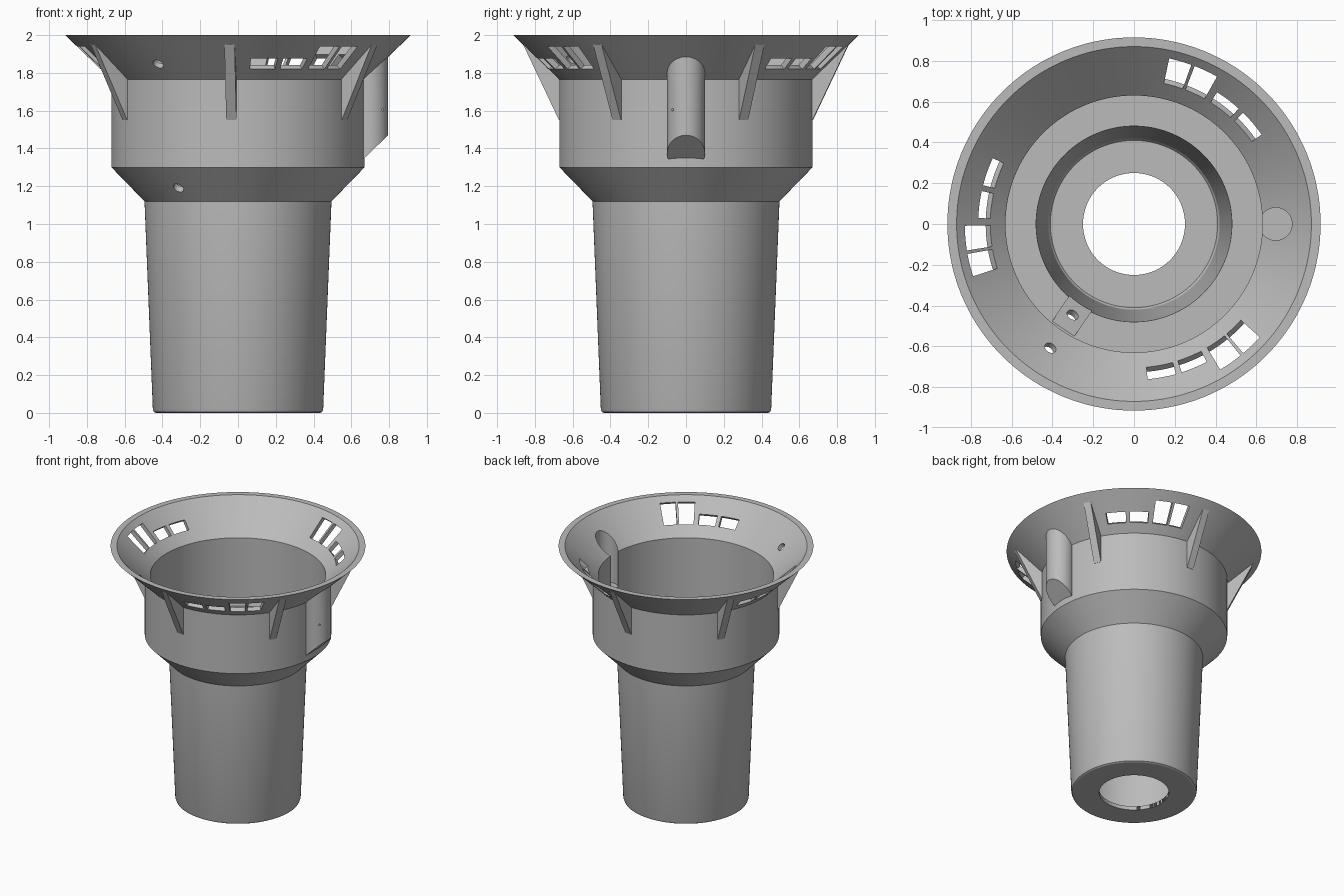
import bpy, bmesh, math
from mathutils import Matrix, Vector

cube = bpy.data.objects.get("Cube")
if cube:
    bpy.data.objects.remove(cube, do_unlink=True)

SEGMENTS = 144
grey = bpy.data.materials.new("plain_grey")
grey.use_nodes = True
COLOUR = (0.5, 0.5, 0.5, 1)
grey.diffuse_color = COLOUR
grey.node_tree.nodes["Principled BSDF"].inputs["Base Color"].default_value = COLOUR


def finish(name, bm):
    bmesh.ops.recalc_face_normals(bm, faces=bm.faces)
    mesh = bpy.data.meshes.new(name)
    bm.to_mesh(mesh)
    bm.free()
    mesh.materials.append(grey)
    ob = bpy.data.objects.new(name, mesh)
    bpy.context.collection.objects.link(ob)
    return ob


def polar(r, z, angle):
    return Vector((r * math.cos(angle), r * math.sin(angle), z))


def lathe(name, profile):
    """Closed solid of revolution; the profile starts and ends on the axis."""
    bm = bmesh.new()
    verts = [bm.verts.new((r, 0, z)) for r, z in profile]
    edges = [bm.edges.new(pair) for pair in zip(verts, verts[1:])]
    bmesh.ops.spin(bm, geom=verts + edges, cent=(0, 0, 0), axis=(0, 0, 1),
                   angle=math.tau, steps=SEGMENTS, use_duplicate=False)
    bmesh.ops.remove_doubles(bm, verts=bm.verts, dist=1e-5)
    return finish(name, bm)


def sweep(bm, profile, start, end, steps):
    """Sweep a closed (r, z) profile around the axis between two angles."""
    rings = []
    for i in range(steps + 1):
        a = math.radians(start + (end - start) * i / steps)
        rings.append([bm.verts.new(polar(r, z, a)) for r, z in profile])
    n = len(profile)
    for a, b in zip(rings, rings[1:]):
        for i in range(n):
            j = (i + 1) % n
            bm.faces.new((a[i], a[j], b[j], b[i]))
    bm.faces.new(rings[0])
    bm.faces.new(rings[-1])


def rod(bm, centre, direction, radius, length, sides=32):
    turn = Vector(direction).to_track_quat('Z', 'Y').to_matrix().to_4x4()
    return bmesh.ops.create_cone(
        bm, cap_ends=True, segments=sides, radius1=radius, radius2=radius,
        depth=length, matrix=Matrix.Translation(centre) @ turn)["verts"]


def combine(target, tool, operation):
    mod = target.modifiers.new("combine", 'BOOLEAN')
    mod.operation, mod.solver, mod.object = operation, 'EXACT', tool
    bpy.context.view_layer.objects.active = target
    bpy.ops.object.modifier_apply(modifier=mod.name)
    bpy.data.objects.remove(tool, do_unlink=True)


# Outer shell: tapered tube, shoulder, collar and flared flange
body = lathe("funnel_body", [(0, 0), (0.435, 0), (0.446, 0.006), (0.451, 0.02),
                             (0.495, 1.12), (0.67, 1.3), (0.67, 1.765),
                             (0.915, 2), (0, 2)])

# Side pocket with a sloping underside
POCKET_X = 0.695
bm = bmesh.new()
for v in rod(bm, (POCKET_X, 0, 1.6), (0, 0, 1), 0.1, 0.64, 64):
    if v.co.z < 1.6:
        v.co.z = 1.35 + (v.co.x - 0.67) * 0.96
combine(body, finish("side_pocket", bm), 'UNION')

# Hollow interior with flat ledge and bottom opening
cavity = lathe("cavity_cutter", [(0, -0.1), (0.25, -0.1), (0.25, 0.03), (0.41, 0.03),
                                 (0.42, 0.045), (0.48, 1.3), (0.63, 1.3),
                                 (0.63, 1.77), (0.974, 2.1), (0, 2.1)])
combine(body, cavity, 'DIFFERENCE')

# Bore of the side pocket
bm = bmesh.new()
rod(bm, (POCKET_X, 0, 1.74), (0, 0, 1), 0.08, 0.5, 64)
combine(body, finish("pocket_bore", bm), 'DIFFERENCE')


# Three groups of flange windows, cut square to the slope
def window_profile(low, high):
    out, up = 0.05, 0.048
    r0, z0 = 0.727 + 1.04 * (low - 1.82), low
    r1, z1 = 0.727 + 1.04 * (high - 1.82), high
    return [(r0 + out, z0 - up), (r1 + out, z1 - up),
            (r1 - 2 * out, z1 + 2 * up), (r0 - 2 * out, z0 + 2 * up)]


WINDOWS = [(70.2, 78, 1.94), (60.6, 69, 1.94), (47.8, 57.8, 1.877), (35, 45.6, 1.877)]
bm = bmesh.new()
for turn in (0, 120, 240):
    for start, end, top in WINDOWS:
        sweep(bm, window_profile(1.82, top), start + turn, end + turn, 4)
combine(body, finish("window_cutter", bm), 'DIFFERENCE')

# Sloping recess in the ledge
HOLE = math.radians(236)
outward = polar(1, 0, HOLE)
across = polar(0.065, 0, HOLE + math.pi / 2)
bm = bmesh.new()
ends = []
for side in (-1, 1):
    ends.append([bm.verts.new(polar(r, z, HOLE) + across * side)
                 for r, z in ((0.455, 1.135), (0.625, 1.305), (0.625, 1.36), (0.455, 1.36))])
for i in range(4):
    j = (i + 1) % 4
    bm.faces.new((ends[0][i], ends[0][j], ends[1][j], ends[1][i]))
for end in ends:
    bm.faces.new(end)
combine(body, finish("recess_cutter", bm), 'DIFFERENCE')

# Drain holes through the shoulder and flange, and a pin hole in the pocket
bm = bmesh.new()
slope = outward - Vector((0, 0, 1))
rod(bm, polar(0.55, 1.205, HOLE), slope, 0.03, 0.14)
rod(bm, polar(0.742, 1.86, HOLE), slope, 0.03, 0.14)
rod(bm, (0.765, -0.06, 1.605), (0, 1, 0), 0.006, 0.07, 12)
combine(body, finish("hole_cutter", bm), 'DIFFERENCE')

bpy.ops.object.select_all(action='DESELECT')
body.select_set(True)
bpy.context.view_layer.objects.active = body
bpy.ops.object.shade_smooth_by_angle(angle=math.radians(25))

# Six triangular ribs under the flange
RIB = [(0.65, 1.55), (0.672, 1.55), (0.862, 1.95), (0.845, 1.95), (0.65, 1.77)]
for k in range(6):
    angle = math.radians(27 + 60 * k)
    half = polar(0.027, 0, angle + math.pi / 2)
    bm = bmesh.new()
    sides = [[bm.verts.new(polar(r, z, angle) + half * s) for r, z in RIB] for s in (-1, 1)]
    for i in range(len(RIB)):
        j = (i + 1) % len(RIB)
        bm.faces.new((sides[0][i], sides[0][j], sides[1][j], sides[1][i]))
    for side in sides:
        bm.faces.new(side)
    finish(f"flange_rib_{k + 1}", bm)
